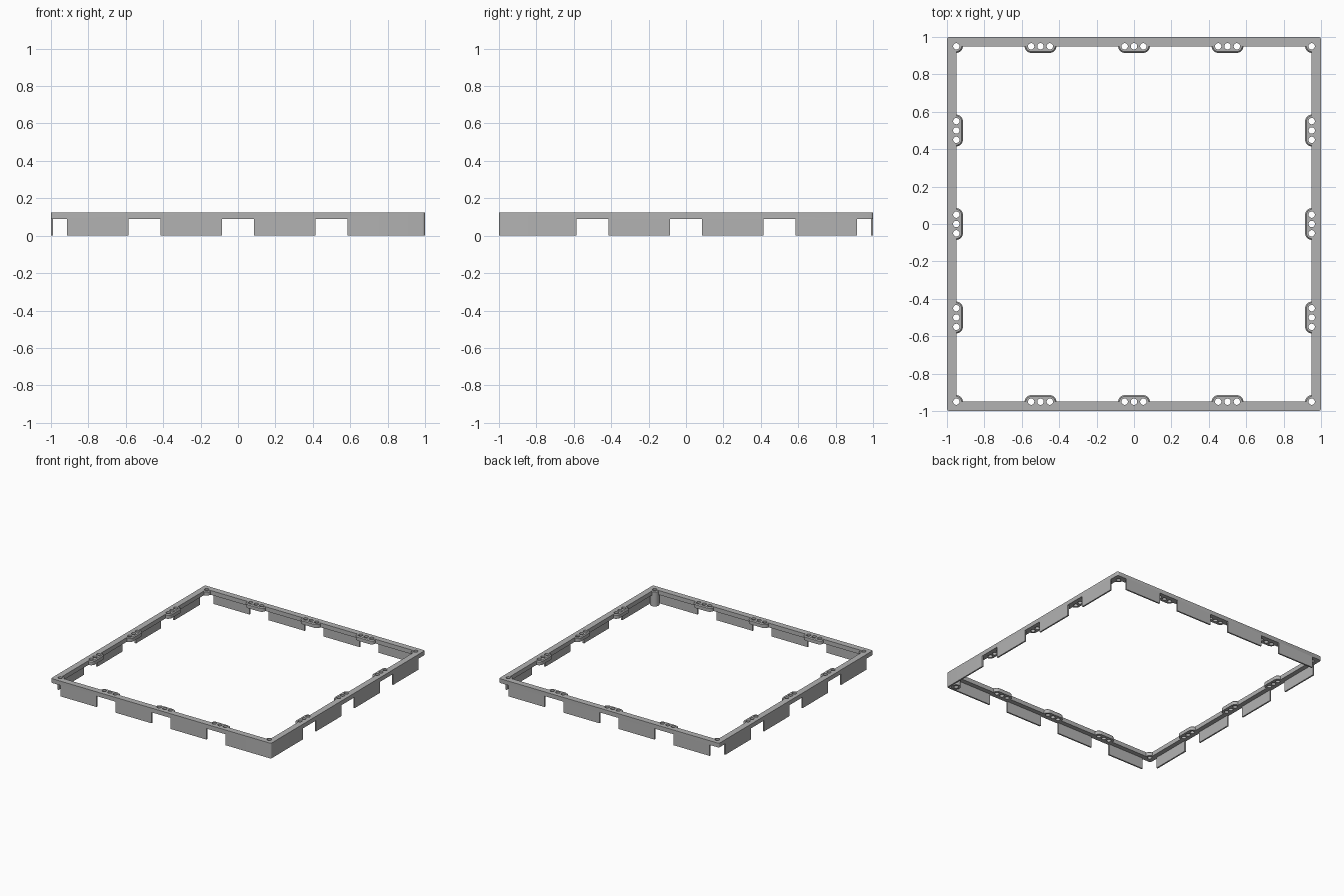
import bpy, bmesh, math

cube = bpy.data.objects.get("Cube")
if cube:
    bpy.data.objects.remove(cube, do_unlink=True)

H, SHELF = 0.125, 0.09          # total height, underside of the rim
WALL, RIM = 0.012, 0.05         # skirt thickness, rim width
LINE, TAB_R, HOLE_R = 0.95, 0.035, 0.017
SPOTS = (-0.5, 0, 0.5)          # tab centres along each side

grey = bpy.data.materials.new("grey plastic")
grey.use_nodes = True
grey.diffuse_color = (0.45, 0.45, 0.45, 1)
grey.node_tree.nodes["Principled BSDF"].inputs["Base Color"].default_value = grey.diffuse_color


def rounded(cx, cy, hx, hy, r, seg=8):
    """Outline of a rectangle with rounded corners."""
    pts = []
    for k, (sx, sy) in enumerate(((1, 1), (-1, 1), (-1, -1), (1, -1))):
        for i in range(seg + 1):
            a = (k + i / seg) * math.pi / 2
            pts.append((cx + sx * (hx - r) + r * math.cos(a),
                        cy + sy * (hy - r) + r * math.sin(a)))
    return pts


def loft(bm, layers):
    """Closed solid through (outline, z) layers."""
    rings = [[bm.verts.new((x, y, z)) for x, y in pts] for pts, z in layers]
    bm.faces.new(rings[0][::-1])
    bm.faces.new(rings[-1])
    for a, b in zip(rings, rings[1:]):
        for i in range(len(a)):
            j = (i + 1) % len(a)
            bm.faces.new((a[i], a[j], b[j], b[i]))


def box(bm, cx, cy, hx, hy, z0, z1):
    pts = [(cx + sx * hx, cy + sy * hy) for sx, sy in ((1, 1), (-1, 1), (-1, -1), (1, -1))]
    loft(bm, [(pts, z0), (pts, z1)])


def finish(bm, name):
    bmesh.ops.remove_doubles(bm, verts=bm.verts, dist=1e-6)
    bmesh.ops.recalc_face_normals(bm, faces=bm.faces)
    mesh = bpy.data.meshes.new(name)
    bm.to_mesh(mesh)
    bm.free()
    mesh.materials.append(grey)
    obj = bpy.data.objects.new(name, mesh)
    bpy.context.scene.collection.objects.link(obj)
    return obj


def combine(target, tool, operation):
    """Apply one boolean and discard the tool."""
    mod = target.modifiers.new("combine", "BOOLEAN")
    mod.operation, mod.object, mod.solver = operation, tool, "EXACT"
    bpy.context.view_layer.objects.active = target
    bpy.ops.object.modifier_apply(modifier=mod.name)
    bpy.data.objects.remove(tool, do_unlink=True)


def side_points(s, offset=0):
    """The same place on all four sides; flag tells if the side runs along x."""
    for sign in (-1, 1):
        yield s + offset, sign * LINE, True
        yield sign * LINE, s + offset, False


corners = [(sx * LINE, sy * LINE) for sx in (-1, 1) for sy in (-1, 1)]
closed_corner = (LINE, -LINE)

# Outer block with slightly rounded corners
bm = bmesh.new()
outline = rounded(0, 0, 1, 1, 0.014, 4)
loft(bm, [(outline, 0), (outline, H)])
frame = finish(bm, "square_frame")

# Hollow: wide below the rim, narrower through it
bm = bmesh.new()
box(bm, 0, 0, 1 - WALL, 1 - WALL, -0.1, SHELF)
combine(frame, finish(bm, "skirt_hollow"), "DIFFERENCE")
bm = bmesh.new()
box(bm, 0, 0, 1 - RIM, 1 - RIM, -0.1, H + 0.1)
combine(frame, finish(bm, "rim_opening"), "DIFFERENCE")

# Notches in the skirt under the tabs and at three corners
bm = bmesh.new()
for s in SPOTS:
    for x, y, along in side_points(s):
        box(bm, x, y, 0.086 if along else 0.08, 0.08 if along else 0.086, -0.05, SHELF)
for x, y in corners:
    if (x, y) != closed_corner:
        box(bm, x * 1.01, y * 1.01, 0.045, 0.045, -0.05, SHELF)
combine(frame, finish(bm, "skirt_notches"), "DIFFERENCE")

# Rounded tabs and corner bosses with a small top chamfer
bm = bmesh.new()
lip = 0.007


def tab(x, y, hx, hy, z0):
    full = rounded(x, y, hx, hy, TAB_R)
    small = rounded(x, y, hx - lip, hy - lip, TAB_R - lip)
    loft(bm, [(full, z0), (full, H - lip), (small, H)])


for s in SPOTS:
    for x, y, along in side_points(s):
        long = TAB_R + 0.05
        tab(x, y, long if along else TAB_R, TAB_R if along else long, SHELF)
for x, y in corners:
    tab(x, y, TAB_R, TAB_R, 0 if (x, y) == closed_corner else SHELF)
combine(frame, finish(bm, "tabs"), "UNION")

# Screw holes: three per tab, one per corner
bm = bmesh.new()
holes = list(corners)
for s in SPOTS:
    for offset in (-0.05, 0, 0.05):
        holes += [(x, y) for x, y, _ in side_points(s, offset)]
for x, y in holes:
    ring = rounded(x, y, HOLE_R, HOLE_R, HOLE_R, 6)
    loft(bm, [(ring, -0.05), (ring, H + 0.05)])
combine(frame, finish(bm, "screw_holes"), "DIFFERENCE")

# Smooth the round parts, keep edges sharp
bpy.ops.object.select_all(action="DESELECT")
frame.select_set(True)
bpy.context.view_layer.objects.active = frame
bpy.ops.object.shade_smooth_by_angle(angle=math.radians(30))
